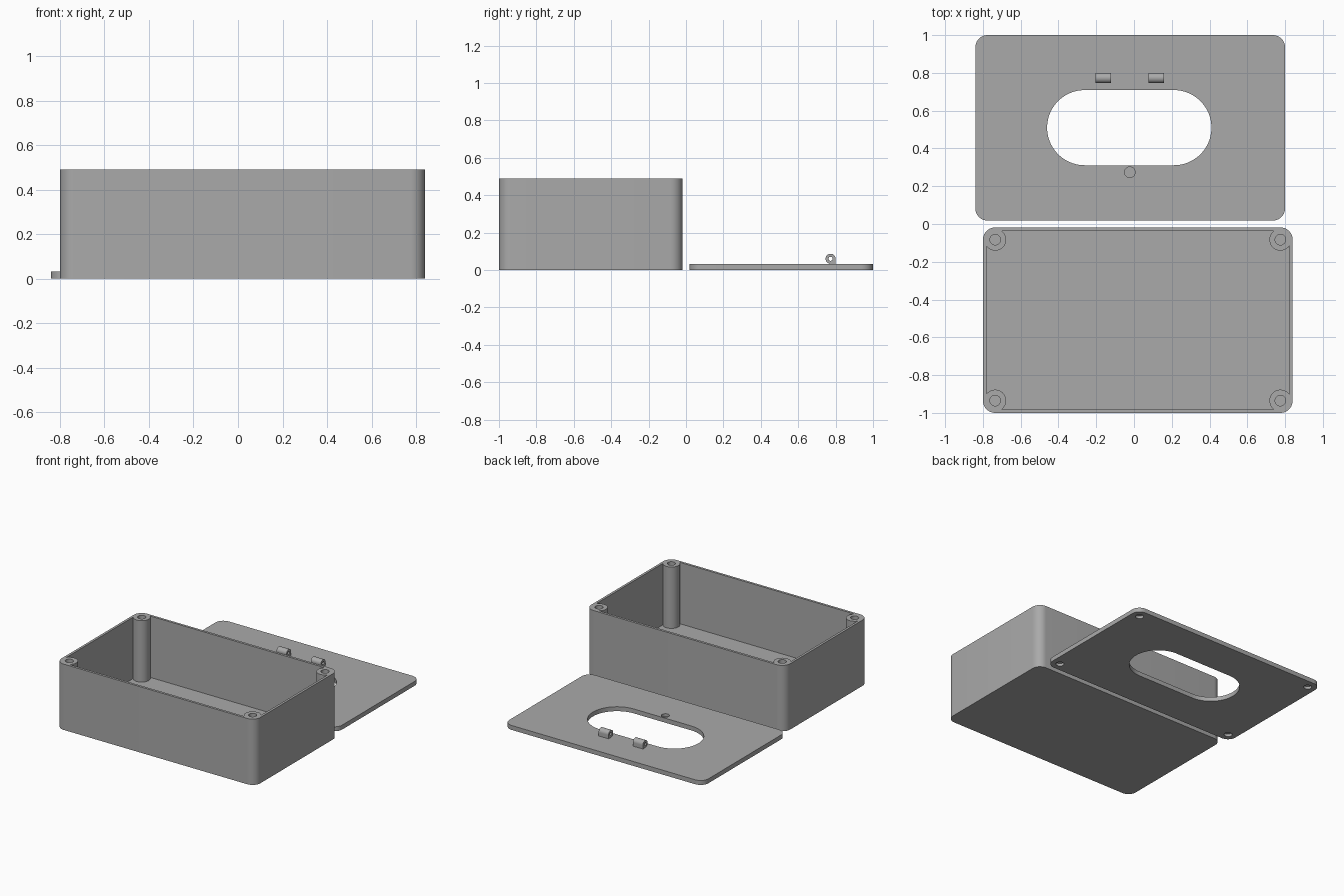
import bpy, bmesh, math
from mathutils import Matrix

if "Cube" in bpy.data.objects:
    bpy.data.objects.remove(bpy.data.objects["Cube"])

grey = bpy.data.materials.new("plain grey")
grey.diffuse_color = (0.4, 0.4, 0.4, 1)
grey.use_nodes = True
grey.node_tree.nodes["Principled BSDF"].inputs["Base Color"].default_value = grey.diffuse_color


def arc(cx, cy, r, a0, a1, n):
    """Points along an arc, angles in degrees."""
    return [(cx + r * math.cos(math.radians(a0 + (a1 - a0) * i / n)),
             cy + r * math.sin(math.radians(a0 + (a1 - a0) * i / n))) for i in range(n + 1)]


def rounded_rect(cx, cy, hx, hy, r, n=10):
    pts = []
    for sx, sy, a in ((1, 1, 0), (-1, 1, 90), (-1, -1, 180), (1, -1, 270)):
        pts += arc(cx + sx * (hx - r), cy + sy * (hy - r), r, a, a + 90, n)
    return pts


def circle(cx, cy, r, n=32):
    return arc(cx, cy, r, 0, 360, n)[:-1]


def prism(name, pts, z0, z1):
    """Extrude a closed outline from z0 to z1."""
    bm = bmesh.new()
    face = bm.faces.new([bm.verts.new((x, y, z0)) for x, y in pts])
    top = bmesh.ops.extrude_face_region(bm, geom=[face])["geom"]
    bmesh.ops.translate(bm, vec=(0, 0, z1 - z0),
                        verts=[v for v in top if isinstance(v, bmesh.types.BMVert)])
    bmesh.ops.recalc_face_normals(bm, faces=bm.faces)
    mesh = bpy.data.meshes.new(name)
    bm.to_mesh(mesh)
    bm.free()
    mesh.materials.append(grey)
    ob = bpy.data.objects.new(name, mesh)
    bpy.context.collection.objects.link(ob)
    return ob


def activate(ob):
    bpy.ops.object.select_all(action='DESELECT')
    ob.select_set(True)
    bpy.context.view_layer.objects.active = ob


def cut(ob, pts, z0, z1):
    """Subtract a prism and discard the cutter."""
    cutter = prism("cutter", pts, z0, z1)
    cutter.hide_render = True
    activate(ob)
    mod = ob.modifiers.new("cut", 'BOOLEAN')
    mod.operation, mod.solver, mod.object = 'DIFFERENCE', 'EXACT', cutter
    bpy.ops.object.modifier_apply(modifier=mod.name)
    bpy.data.objects.remove(cutter)


def smooth(ob):
    activate(ob)
    bpy.ops.object.shade_smooth_by_angle(angle=math.radians(30))


HX, HY, R = 0.82, 0.491, 0.065        # half sizes and corner radius
BX, BY, BH = 0.02, -0.509, 0.49       # box centre and height
LX, LY, LH = -0.02, 0.509, 0.033      # lid centre and thickness
WALL, FLOOR, POST, HOLE = 0.018, 0.033, 0.058, 0.028
CORNERS = ((1, 1), (-1, 1), (-1, -1), (1, -1))

# Box: cavity outline bends around a screw post in every corner
box = prism("box", rounded_rect(BX, BY, HX, HY, R), 0, BH)
tilt = math.degrees(math.acos((R - WALL) / POST))
cavity = []
for (sx, sy), a in zip(CORNERS, (0, 90, 180, 270)):
    cavity += arc(BX + sx * (HX - R), BY + sy * (HY - R), POST,
                  a - tilt, a + 90 + tilt - 360, 24)
cut(box, cavity, FLOOR, BH + 0.1)
for sx, sy in CORNERS:
    cut(box, circle(BX + sx * (HX - R), BY + sy * (HY - R), HOLE), 0.2, BH + 0.1)
smooth(box)

# Lid: slot opening, shallow magnet recess, blind screw recesses underneath
lid = prism("lid", rounded_rect(LX, LY, HX, HY, R), 0, LH)
cut(lid, rounded_rect(-0.025, 0.51, 0.435, 0.199, 0.1989, 20), -0.1, 0.2)
cut(lid, circle(-0.022, 0.274, HOLE), 0.013, 0.2)
for sx, sy in CORNERS:
    cut(lid, circle(LX + sx * (HX - R), LY + sy * (HY - R), HOLE), -0.1, 0.02)
smooth(lid)

# Hinge knuckles: D-shaped profile with a pin hole, laid along x
for side, x0 in (("left", -0.205), ("right", 0.078)):
    r, cy, cz = 0.027, 0.773, 0.06
    profile = arc(0, 0, r, 0, 230, 24) + [(0.0, LH - cz - 0.003), (r, LH - cz - 0.003)]
    hinge = prism(side + "_hinge_knuckle", profile, 0, 0.082)
    cut(hinge, circle(0, 0, 0.011, 20), -0.1, 0.2)
    hinge.data.transform(Matrix(((0, 0, 1, x0), (1, 0, 0, cy), (0, 1, 0, cz), (0, 0, 0, 1))))
    smooth(hinge)
